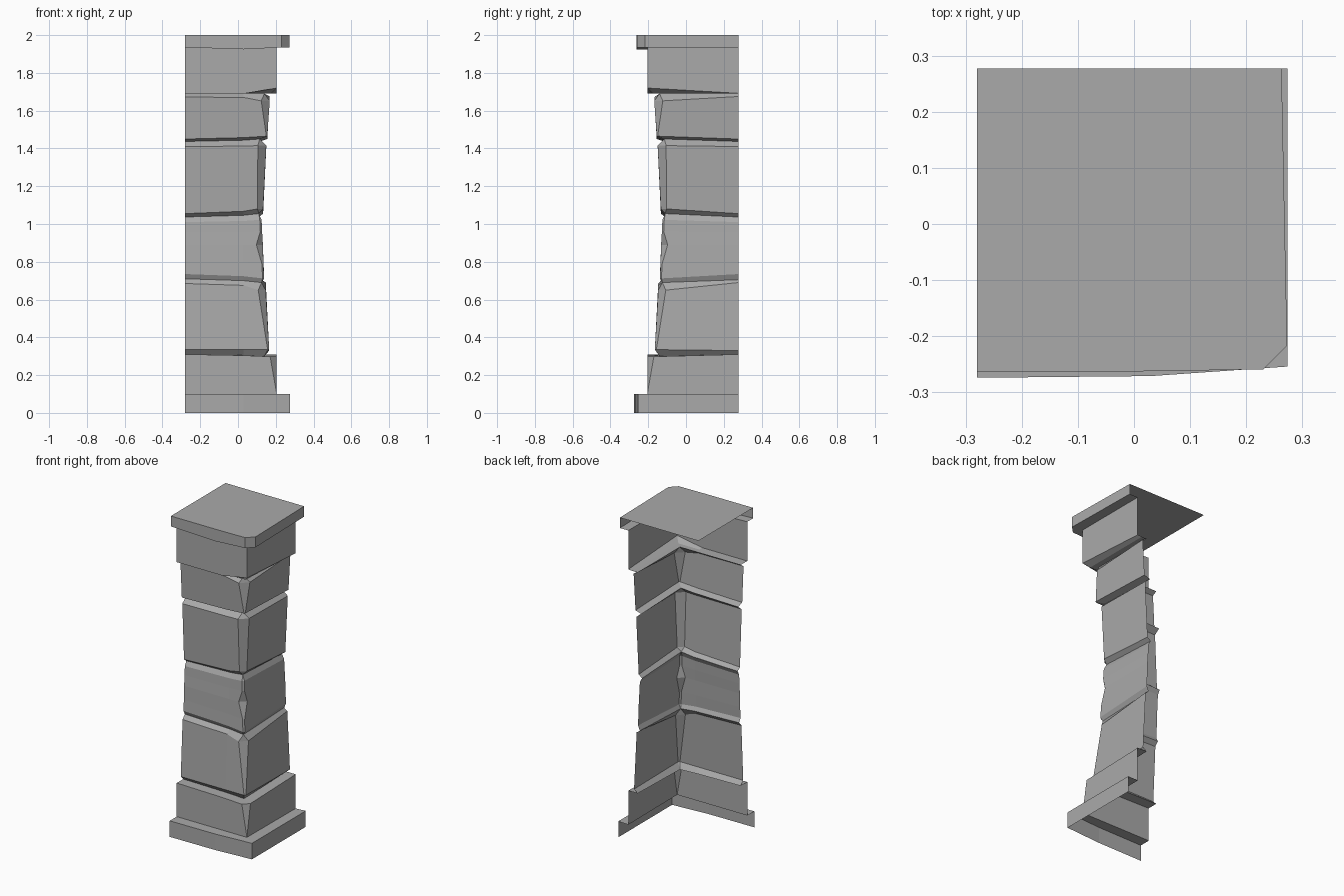
import bpy
import bmesh

if "Cube" in bpy.data.objects:
    bpy.data.objects.remove(bpy.data.objects["Cube"], do_unlink=True)

LEFT, BACK = -0.28, 0.277   # open ends of the corner shell

stone = bpy.data.materials.new("grey_stone")
stone.use_nodes = True
GREY = (0.4, 0.4, 0.4, 1)
stone.diffuse_color = GREY
bsdf = next(n for n in stone.node_tree.nodes if n.type == "BSDF_PRINCIPLED")
bsdf.inputs["Base Color"].default_value = GREY


def row(reach, heights, cut=0.0, pull=0.0, flare=0.0):
    """Line round the corner: heights at front end, middle, corner, back end."""
    if len(heights) == 3:
        start, corner, end = heights
        heights = (start, start + (corner - start) * 0.5, corner, end)
    start, middle, corner, end = heights
    side = reach + flare
    return [(LEFT, -reach, start), (0.03, -reach + pull * 0.15, middle),
            (side - cut, -reach + pull, corner),
            (side, -reach + pull + cut, corner), (reach, BACK, end)]


def level(z):
    return (z, z, z)


def blend(low, high, t):
    return [tuple(a + (b - a) * t for a, b in zip(p, q)) for p, q in zip(low, high)]


def shell(name, rows, capped=False):
    """Skin a stack of rows into an open, flat-shaded sheet."""
    bm = bmesh.new()
    rings = [[bm.verts.new(p) for p in r] for r in rows]
    for low, high in zip(rings, rings[1:]):
        for i in range(len(low) - 1):
            bm.faces.new((low[i], low[i + 1], high[i + 1], high[i]))
    if capped:
        bm.faces.new(rings[-1] + [bm.verts.new((LEFT, BACK, rows[-1][0][2]))])
    bmesh.ops.remove_doubles(bm, verts=bm.verts, dist=0.0005)
    mesh = bpy.data.meshes.new(name)
    bm.to_mesh(mesh)
    bm.free()
    mesh.materials.append(stone)
    obj = bpy.data.objects.new(name, mesh)
    bpy.context.collection.objects.link(obj)


# Recessed joints between the stones
joints = [
    row(0.14, (0.31, 0.30, 0.31)),
    row(0.125, (0.71, 0.69, 0.705)),
    row(0.11, (1.037, 1.055, 1.037)),
    row(0.115, (1.437, 1.45, 1.437)),
    row(0.14, level(1.69)),
]

# Stones between the joints: lower and upper edge of each face
stones = [
    ("lower_stone", row(0.165, (0.335, 0.335, 0.33), 0.008),
     row(0.147, (0.685, 0.675, 0.65, 0.69), 0.04)),
    ("middle_stone", row(0.138, (0.735, 0.712, 0.735), 0.008),
     row(0.125, (1.01, 1.022, 1.01), 0.01)),
    ("upper_stone", row(0.133, (1.055, 1.08, 1.055), 0.03),
     row(0.15, (1.41, 1.415, 1.41), 0.045)),
    ("neck_stone", row(0.155, (1.45, 1.465, 1.45), 0.005),
     row(0.168, (1.672, 1.67, 1.652, 1.675), 0.045)),
]
for (name, low, high), under, over in zip(stones, joints, joints[1:]):
    rows = [under, low, high, over]
    if name == "middle_stone":   # chipped corner
        chip = row(0.132, level(0.89), 0.035)
        rows[2:2] = [blend(low, high, 0.25), chip, blend(low, high, 0.8)]
    shell(name, rows)

# Base: plinth slab, then the stone standing on it
ledge = row(0.205, (0.1, 0.1, 0.097))
plinth = [row(0.274, level(z), pull=0.02) for z in (0, 0.1)]
shell("plinth_slab", plinth + [ledge])
shell("base_stone", [ledge, row(0.205, (0.31, 0.298, 0.31), 0.035), joints[0]])

# Head: capital stone with a chipped lower corner, then the cap slab
rim = (1.935, 1.925, 1.935, 1.935)
shell("capital_stone", [joints[-1], row(0.175, level(1.69)),
                        row(0.205, (1.69, 1.69, 1.72, 1.692)), row(0.205, rim)])
shell("cap_slab", [row(0.205, rim)] +
      [row(0.263, z, 0.042, 0.004, 0.01) for z in (rim, level(2.0))], capped=True)
